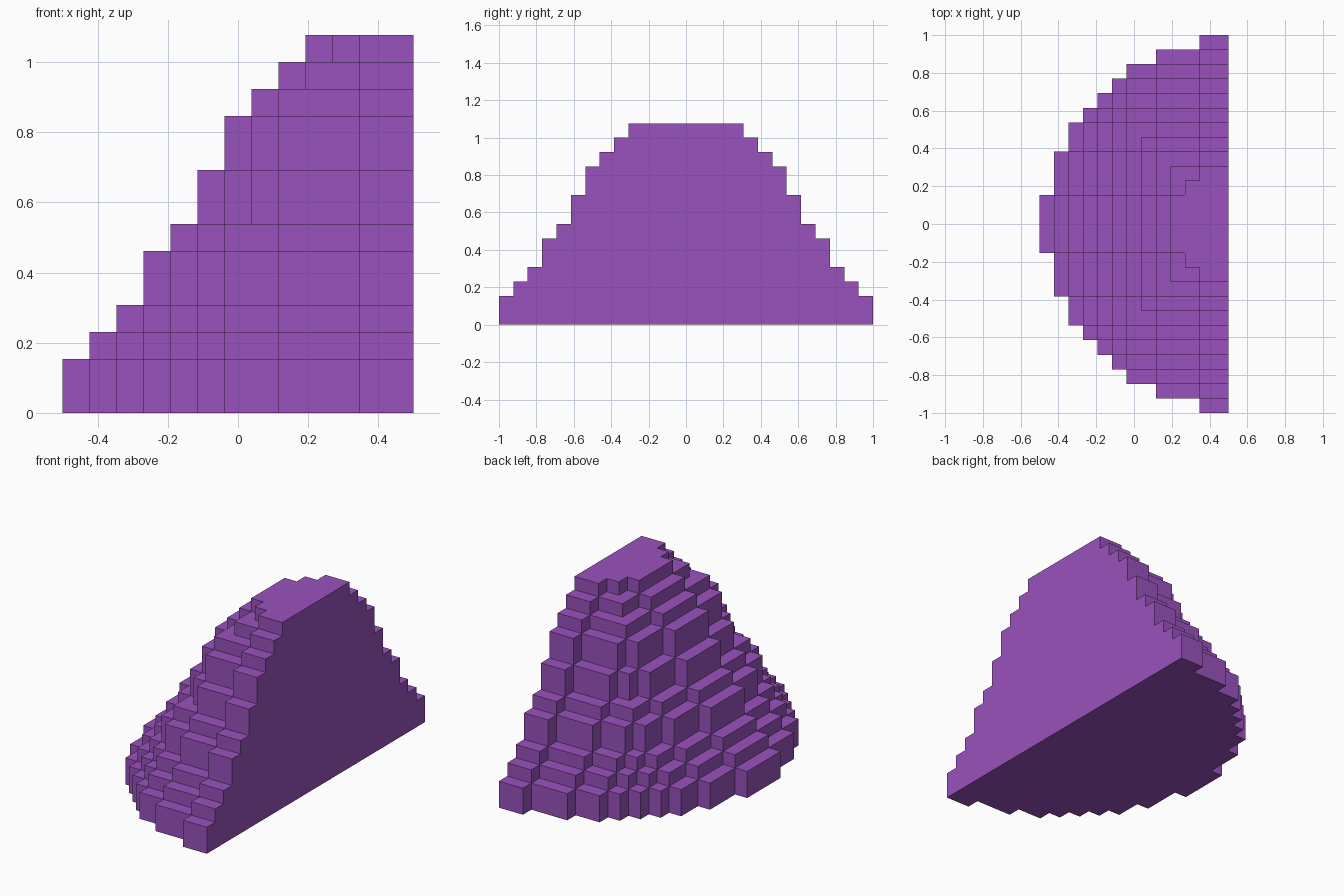
import bpy
import bmesh

cube = bpy.data.objects.get("Cube")
if cube:
    bpy.data.objects.remove(cube, do_unlink=True)

U = 1 / 13      # one block
FLAT_X = 0.5    # plane of the flat cut side

# Single purple material
purple = bpy.data.materials.new("purple")
purple.use_nodes = True
color = (0.32, 0.084, 0.51, 1)
purple.diffuse_color = color
purple.node_tree.nodes["Principled BSDF"].inputs["Base Color"].default_value = color

# Tiers from the ground up: (radius, height) in blocks
TIERS = [(13, 2), (12, 1), (11, 1), (10, 2), (9, 1),
         (8, 2), (7, 2), (6, 1), (5, 1), (4, 1)]


def stair_breaks(r):
    """Distances from the centre at which the round outline steps."""
    special = {4: [2, 3], 5: [2, 4], 6: [2, 5], 7: [2, 5, 6], 8: [2, 5, 6, 7]}
    return special.get(r, [2, 5] + list(range(7, r))) + [r]


def half_disc(r):
    """Stepped half-circle outline as (depth, y) corners, mirrored in y."""
    b = stair_breaks(r)
    n = len(b)
    half = [(0, r)]
    for k in range(n):
        half.append((b[k], b[n - 1 - k]))
        if k < n - 1:
            half.append((b[k], b[n - 2 - k]))
    return half + [(d, -y) for d, y in reversed(half)]


# Each tier is an extruded half-disc
z = 0
for i, (radius, height) in enumerate(TIERS, 1):
    bm = bmesh.new()
    base = bm.faces.new([bm.verts.new((FLAT_X - d * U, y * U, z * U))
                         for d, y in half_disc(radius)])
    ext = bmesh.ops.extrude_face_region(bm, geom=[base], use_keep_orig=True)
    top = [v for v in ext["geom"] if isinstance(v, bmesh.types.BMVert)]
    bmesh.ops.translate(bm, verts=top, vec=(0, 0, height * U))
    bmesh.ops.recalc_face_normals(bm, faces=bm.faces)
    mesh = bpy.data.meshes.new(f"dome_tier_{i}")
    bm.to_mesh(mesh)
    bm.free()
    mesh.materials.append(purple)
    bpy.context.collection.objects.link(bpy.data.objects.new(f"dome_tier_{i}", mesh))
    z += height
